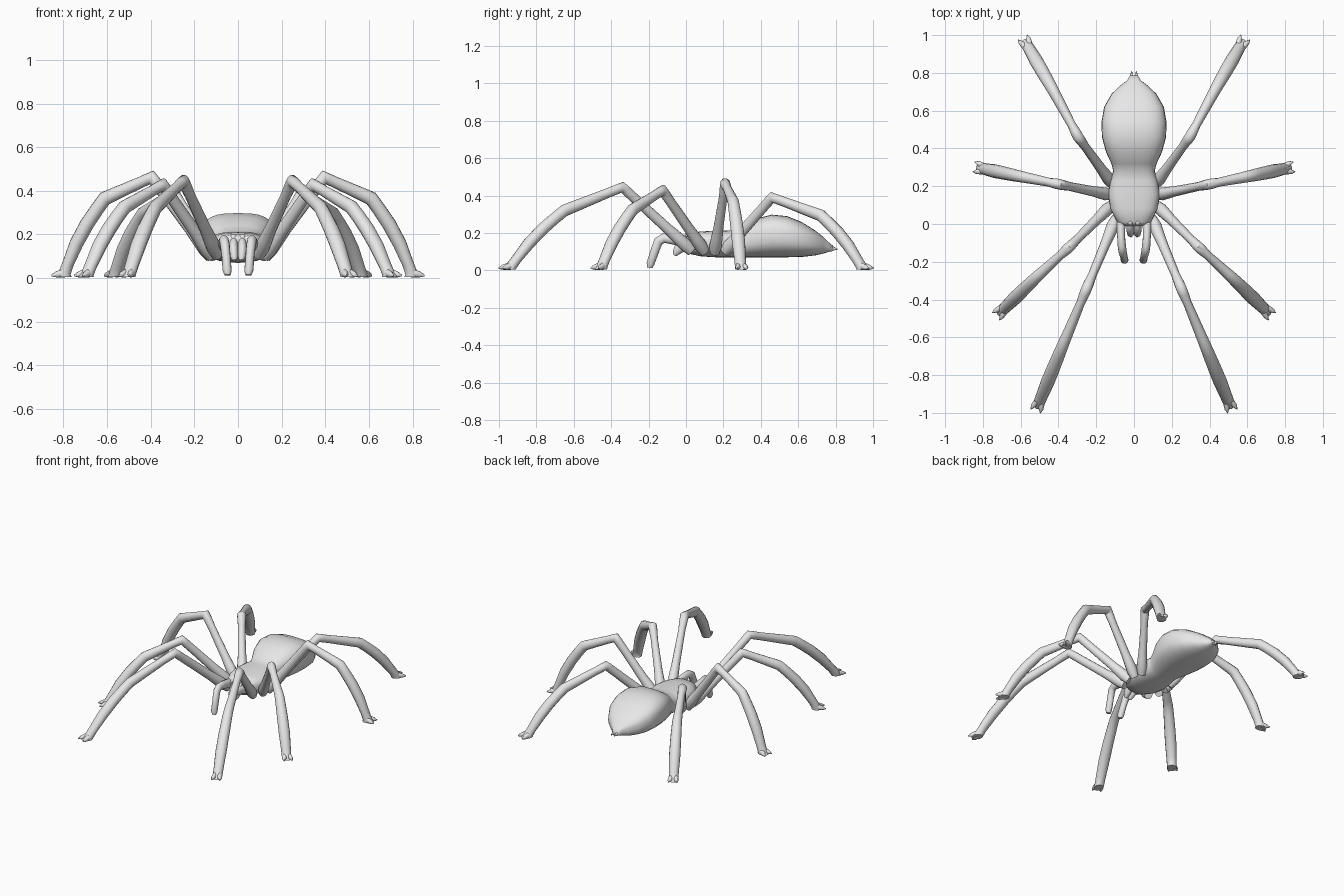
import bpy, bmesh, math
from mathutils import Vector

if "Cube" in bpy.data.objects:
    bpy.data.objects.remove(bpy.data.objects["Cube"])

grey = bpy.data.materials.new("light grey")
grey.diffuse_color = (0.8, 0.8, 0.8, 1)
grey.use_nodes = True
grey.node_tree.nodes["Principled BSDF"].inputs["Base Color"].default_value = grey.diffuse_color


def skin(bm, rings):
    """Bridge a list of point rings and cap both ends."""
    loops = [[bm.verts.new(p) for p in r] for r in rings]
    n = len(loops[0])
    for a, b in zip(loops, loops[1:]):
        for i in range(n):
            bm.faces.new((a[i], a[(i + 1) % n], b[(i + 1) % n], b[i]))
    bm.faces.new(loops[0])
    bm.faces.new(loops[-1])


def tube(bm, pts, radii, side, n=12, end_dir=None):
    """Sweep an elliptical section along pts, mitred at the bends.
    radii holds (sideways, upright) pairs."""
    pts = [Vector(p) for p in pts]
    rings = []
    for i, p in enumerate(pts):
        a = (pts[min(i + 1, len(pts) - 1)] - pts[min(i, len(pts) - 2)]).normalized()
        b = (pts[max(i, 1)] - pts[max(i - 1, 0)]).normalized()
        t = (a + b).normalized()
        mitre = 1 / max(t.dot(a), 0.6)
        if end_dir and i == len(pts) - 1:
            t, mitre = Vector(end_dir), 1
        up = side.cross(t).normalized()
        rs, ru = radii[i]
        rings.append([p + side * rs * math.cos(k * math.tau / n)
                      + up * ru * mitre * math.sin(k * math.tau / n) for k in range(n)])
    skin(bm, rings)


def finish(name, bm, mirror=False, angle=60):
    bmesh.ops.recalc_face_normals(bm, faces=bm.faces)
    me = bpy.data.meshes.new(name)
    bm.to_mesh(me)
    bm.free()
    ob = bpy.data.objects.new(name, me)
    bpy.context.collection.objects.link(ob)
    me.materials.append(grey)
    if mirror:
        ob.modifiers.new("Mirror", 'MIRROR')
    bpy.ops.object.select_all(action='DESELECT')
    bpy.context.view_layer.objects.active = ob
    ob.select_set(True)
    bpy.ops.object.shade_smooth_by_angle(angle=math.radians(angle))
    return ob


# Body: rows of y, half width, bottom z, top z
body_rows = [
    (-0.01, 0.05, 0.11, 0.185), (0.01, 0.09, 0.09, 0.2), (0.08, 0.125, 0.075, 0.208),
    (0.16, 0.137, 0.07, 0.212), (0.23, 0.125, 0.07, 0.213), (0.28, 0.11, 0.07, 0.215),
    (0.32, 0.12, 0.07, 0.242), (0.38, 0.148, 0.07, 0.278), (0.46, 0.17, 0.07, 0.298),
    (0.54, 0.172, 0.07, 0.29), (0.62, 0.158, 0.072, 0.258), (0.69, 0.118, 0.08, 0.214),
    (0.735, 0.07, 0.09, 0.178), (0.76, 0.036, 0.098, 0.153), (0.785, 0.022, 0.103, 0.132),
]
bm = bmesh.new()
rings = []
for y, w, lo, hi in body_rows:
    ring = []
    for k in range(28):
        c, s = math.cos(k * math.tau / 28), math.sin(k * math.tau / 28)
        e = 2 / 2.9 if s > 0 else 2 / 2.4      # squarer back, rounder belly
        ring.append((w * math.copysign(abs(c) ** e, c), y,
                     (lo + hi) / 2 + (hi - lo) / 2 * math.copysign(abs(s) ** e, s)))
    rings.append(ring)
skin(bm, rings)
finish("body", bm)

# Legs: base, knee, ankle bend, foot
legs = {
    "front_leg": [(0.095, 0.03, 0.105), (0.25, -0.34, 0.445), (0.38, -0.65, 0.32), (0.502, -0.945, 0.006)],
    "second_leg": [(0.12, 0.1, 0.1), (0.345, -0.125, 0.428), (0.52, -0.285, 0.325), (0.695, -0.455, 0.006)],
    "third_leg": [(0.12, 0.153, 0.097), (0.395, 0.21, 0.462), (0.61, 0.253, 0.365), (0.80, 0.293, 0.006)],
    "rear_leg": [(0.11, 0.205, 0.1), (0.295, 0.46, 0.39), (0.435, 0.72, 0.294), (0.565, 0.945, 0.006)],
}
# Stations: segment, fraction along it, (sideways, upright) radius
stations = [
    (0, 0.0, (0.026, 0.03)), (0, 0.1, (0.034, 0.036)), (0, 0.22, (0.031, 0.033)),
    (0, 0.35, (0.027, 0.029)), (0, 0.8, (0.023, 0.027)), (0, 0.94, (0.027, 0.027)),
    (1, 0.0, (0.028, 0.025)), (1, 0.1, (0.027, 0.026)), (1, 0.25, (0.023, 0.026)),
    (1, 0.85, (0.029, 0.031)), (1, 1.0, (0.031, 0.032)), (2, 0.15, (0.033, 0.032)),
    (2, 0.35, (0.035, 0.033)), (2, 0.6, (0.036, 0.032)), (2, 0.85, (0.032, 0.027)),
    (2, 0.95, (0.031, 0.028)), (2, 1.0, (0.03, 0.038)),
]
for name, joints in legs.items():
    j = [Vector(p) for p in joints]
    out = (j[3] - j[1]).to_2d().to_3d().normalized()
    side = out.cross(Vector((0, 0, 1)))
    shin = (j[3] - j[2]).normalized()
    bow = side.cross(shin).normalized()
    bow *= 0.02 * math.copysign(1, bow.z)
    pts = [j[s].lerp(j[s + 1], f) + bow * (math.sin(math.pi * f) if s == 2 else 0)
           for s, f, r in stations]
    bm = bmesh.new()
    tube(bm, pts, [r for s, f, r in stations], side, end_dir=(0, 0, -1))
    # Pair of claws at the foot
    for sgn in (-1, 1):
        root = j[3] + out * 0.0 + side * sgn * 0.014 + Vector((0, 0, 0.016))
        tip = j[3] + out * 0.05 + side * sgn * 0.027 + Vector((0, 0, 0.006))
        tube(bm, [root, root.lerp(tip, 0.55), tip],
             [(0.017, 0.02), (0.014, 0.014), (0.002, 0.004)], side, n=8)
    # Seat the sole on the ground
    for v in bm.verts:
        v.co.z = max(v.co.z, 0)
    finish(name, bm, mirror=True)

X = Vector((1, 0, 0))

# Feelers beside the mouth
bm = bmesh.new()
tube(bm, [(0.07, 0.05, 0.14), (0.07, 0.0, 0.152), (0.068, -0.07, 0.166), (0.064, -0.12, 0.172),
          (0.06, -0.148, 0.155), (0.054, -0.17, 0.095), (0.05, -0.19, 0.035), (0.048, -0.194, 0.014)],
     [(0.022, 0.03), (0.024, 0.03), (0.021, 0.027), (0.022, 0.024),
      (0.022, 0.024), (0.02, 0.023), (0.021, 0.021), (0.014, 0.014)], X)
finish("feeler", bm, mirror=True)

# Jaws
bm = bmesh.new()
tube(bm, [(0.02, 0.05, 0.16), (0.02, 0.0, 0.15), (0.02, -0.03, 0.125),
          (0.018, -0.052, 0.097), (0.016, -0.062, 0.08)],
     [(0.018, 0.03), (0.021, 0.036), (0.021, 0.032), (0.018, 0.02), (0.009, 0.01)], X)
finish("jaw", bm, mirror=True)

# Eye bumps
bm = bmesh.new()
bmesh.ops.create_uvsphere(bm, u_segments=12, v_segments=8, radius=0.016)
bmesh.ops.translate(bm, verts=bm.verts, vec=(0.02, 0.008, 0.186))
finish("eye", bm, mirror=True)

# Tail spinnerets
bm = bmesh.new()
tube(bm, [(0.011, 0.765, 0.122), (0.014, 0.785, 0.117), (0.012, 0.81, 0.113)],
     [(0.012, 0.014), (0.008, 0.011), (0.002, 0.003)], X, n=8)
finish("spinneret", bm, mirror=True)
